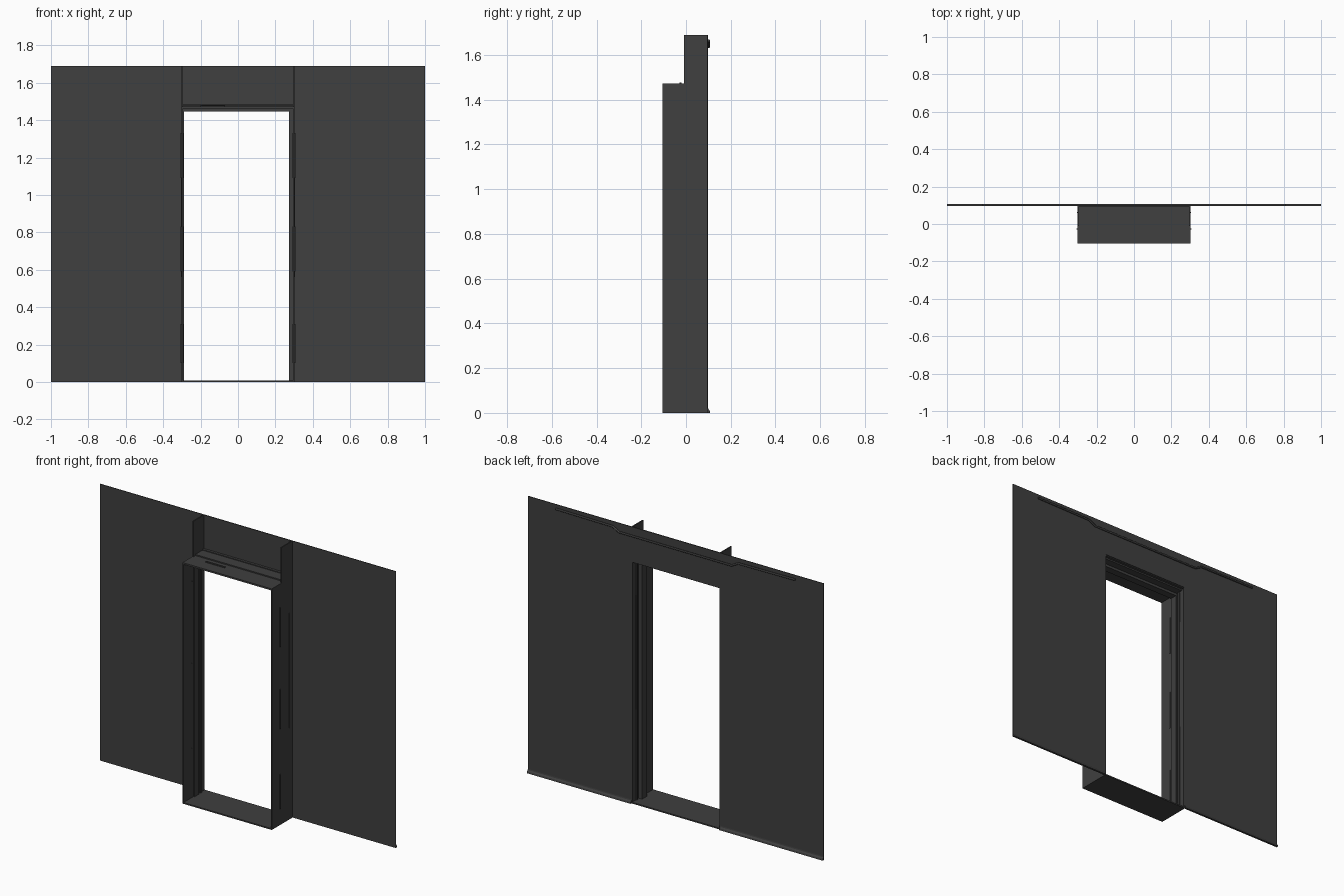
import bpy, bmesh
from mathutils import Vector

if "Cube" in bpy.data.objects:
    bpy.data.objects.remove(bpy.data.objects["Cube"])

mat = bpy.data.materials.new("dark_grey")
mat.diffuse_color = (0.05, 0.05, 0.05, 1)
mat.use_nodes = True
mat.node_tree.nodes["Principled BSDF"].inputs["Base Color"].default_value = mat.diffuse_color


def finish(name, bm):
    bmesh.ops.recalc_face_normals(bm, faces=bm.faces)
    me = bpy.data.meshes.new(name)
    bm.to_mesh(me)
    bm.free()
    me.materials.append(mat)
    ob = bpy.data.objects.new(name, me)
    bpy.context.collection.objects.link(ob)
    return ob


def box(name, x, y, z):
    bm = bmesh.new()
    bmesh.ops.create_cube(bm, size=1)
    for v in bm.verts:
        v.co = [(a + b) / 2 + c * (b - a) for (a, b), c in zip((x, y, z), v.co)]
    return finish(name, bm)


def prism(name, pts, x0, x1):
    """Extrude a (y, z) profile along x."""
    bm = bmesh.new()
    f = bm.faces.new([bm.verts.new((x0, y, z)) for y, z in pts])
    r = bmesh.ops.extrude_face_region(bm, geom=[f])
    for v in r["geom"]:
        if isinstance(v, bmesh.types.BMVert):
            v.co.x = x1
    return finish(name, bm)


def span(s, a, b):
    return tuple(sorted((s * a, s * b)))


H = 1.69
jamb = [(-0.105, 0), (0.097, 0), (0.097, H), (-0.01, H), (-0.01, 1.473), (-0.105, 1.473)]
skirt = [(0.095, 0), (0.108, 0), (0.106, 0.01), (0.1, 0.017), (0.098, 0.03), (0.095, 0.03)]

for s, side in ((-1, "left"), (1, "right")):
    # wall panel and its skirting
    box(side + "_wall", span(s, 0.3, 1), (0.095, 0.099), (0, H))
    prism(side + "_skirting", skirt, s * 0.3, s * 1)
    # stepped jamb plate
    prism(side + "_jamb", jamb, s * 0.295, s * 0.302)
    # door stop, deeper on the right side
    depth = 0.288 if s < 0 else 0.272
    box(side + "_door_stop", span(s, depth, 0.296), (-0.01, 0.035), (0.008, 1.46))
    box(side + "_seal", span(s, 0.288, 0.296), (0.05, 0.062), (0.008, 1.46))
    # three narrow hinge strips and one long latch strip
    for i, (a, b) in enumerate(((0.1, 0.31), (0.59, 0.83), (1.09, 1.33))):
        box(f"{side}_hinge_strip_{i}", span(s, 0.292, 0.308), (-0.03, -0.024), (a, b))
    box(side + "_latch_strip", span(s, 0.292, 0.306), (0.06, 0.065), (0.56, 1.26))

# threshold
box("threshold", (-0.3, 0.3), (-0.105, 0.1), (0, 0.008))

# lintel with a stepped underside and raised lip
prism("lintel", [(-0.105, 1.473), (-0.105, 1.463), (-0.01, 1.463), (-0.01, 1.447),
                 (0.035, 1.447), (0.035, 1.463), (0.08, 1.463), (0.08, 1.48),
                 (0.01, 1.48), (0.01, 1.473)], -0.296, 0.296)
box("lintel_plate", (-0.2, -0.07), (-0.03, -0.02), (1.47, 1.478))

# header panel above the opening
box("header_panel", (-0.3, 0.3), (0.093, 0.099), (1.478, H))
box("header_return", (-0.296, 0.296), (0.078, 0.095), (1.472, 1.485))

# cranked rail along the back
half = [(0.38, 1.636), (0.425, 1.66), (0.81, 1.664)]
path = [(-x, z) for x, z in reversed(half)] + half
cu = bpy.data.curves.new("back_rail_path", "CURVE")
cu.dimensions = "3D"
cu.bevel_depth = 0.006
cu.bevel_resolution = 1
cu.use_fill_caps = True
sp = cu.splines.new("POLY")
sp.points.add(len(path) - 1)
for p, (x, z) in zip(sp.points, path):
    p.co = (x, 0.102, z, 1)
cu.materials.append(mat)
rail = bpy.data.objects.new("back_rail", cu)
bpy.context.collection.objects.link(rail)
